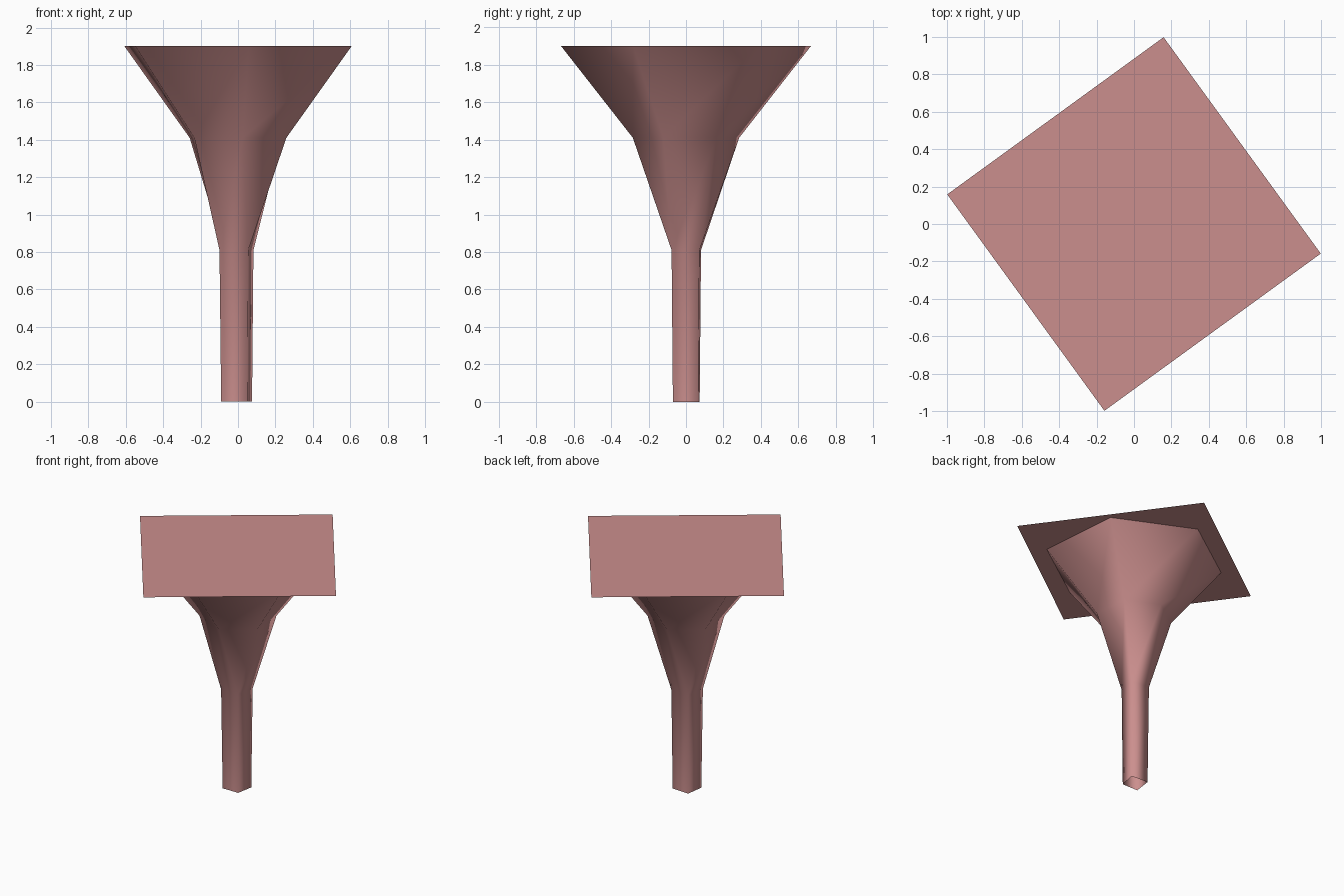
import bpy, bmesh
from math import cos, sin, radians

cube = bpy.data.objects.get("Cube")
if cube:
    bpy.data.objects.remove(cube, do_unlink=True)

pink = bpy.data.materials.new("dusty_pink")
pink.use_nodes = True
colour = (0.6, 0.275, 0.27, 1)
pink.diffuse_color = colour
pink.node_tree.nodes["Principled BSDF"].inputs["Base Color"].default_value = colour


def polygon(sides, radius, start, z):
    angles = [radians(start + 360 * i / sides) for i in range(sides)]
    return [(radius * cos(a), radius * sin(a), z) for a in angles]


def finish(name, bm, smooth):
    mesh = bpy.data.meshes.new(name)
    for face in bm.faces:
        face.smooth = smooth
    bm.to_mesh(mesh)
    bm.free()
    mesh.materials.append(pink)
    obj = bpy.data.objects.new(name, mesh)
    bpy.context.collection.objects.link(obj)
    return obj


# Flat square sheet on top
bm = bmesh.new()
bm.faces.new([bm.verts.new(p) for p in polygon(4, 1.011, -9, 1.9)])
finish("top_sheet", bm, False)

# Stem corners; two of them each take two columns of the six-sided bowl
a, b, c, d = (0.05, -0.07), (-0.09, -0.07), (-0.07, 0.073), (0.075, 0.065)
columns = [a, a, d, c, c, b]


def stem_ring(scale, z):
    return [(x * scale, y * scale, z) for x, y in columns]


# Open funnel: square stem, flared neck, wide hexagonal bowl
rings = [stem_ring(1, 0), stem_ring(1.1, 0.81),
         polygon(6, 0.285, -85, 1.41), polygon(6, 0.67, -85, 1.9)]
bm = bmesh.new()
loops = [[bm.verts.new(p) for p in ring] for ring in rings]
for low, high in zip(loops, loops[1:]):
    for i in range(6):
        j = (i + 1) % 6
        bm.faces.new((low[i], low[j], high[j], high[i]))
bmesh.ops.remove_doubles(bm, verts=bm.verts[:], dist=0.001)
bmesh.ops.recalc_face_normals(bm, faces=bm.faces[:])
finish("funnel", bm, True)
